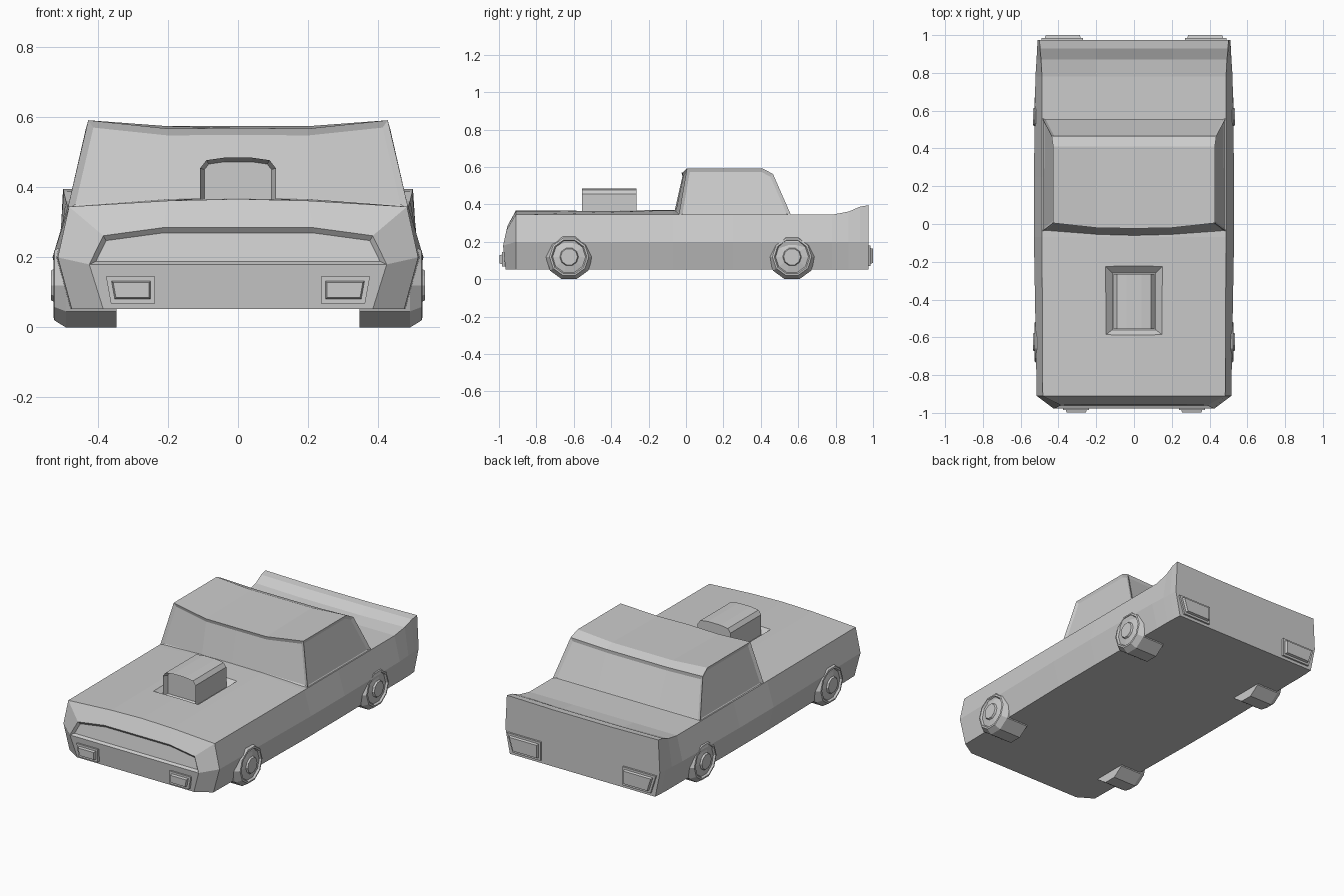
import bpy, bmesh
from math import cos, sin, tau

if "Cube" in bpy.data.objects:
    bpy.data.objects.remove(bpy.data.objects["Cube"])


def finish(name, bm, mirror=False):
    bmesh.ops.recalc_face_normals(bm, faces=bm.faces)
    me = bpy.data.meshes.new(name)
    bm.to_mesh(me)
    bm.free()
    ob = bpy.data.objects.new(name, me)
    bpy.context.collection.objects.link(ob)
    if mirror:
        ob.modifiers.new("mirror", 'MIRROR').use_mirror_merge = False
    return ob


def inset(bm, faces, thickness, depth):
    bmesh.ops.inset_region(bm, faces=faces, thickness=thickness, depth=depth,
                           use_even_offset=True)


def full_row(bm, half):
    """Half row from right side to centre, mirrored to the left."""
    pts = half + [(-x, y, z) for x, y, z in reversed(half[:-1])]
    return [bm.verts.new(p) for p in pts]


def bridge(bm, a, b, closed=False):
    n = len(a)
    return [bm.faces.new((a[i], a[(i + 1) % n], b[(i + 1) % n], b[i]))
            for i in range(n if closed else n - 1)]


def prism(pts, y0, y1):
    """Extrude an (x, z) outline; returns the mesh and its face at y1."""
    bm = bmesh.new()
    a = [bm.verts.new((x, y0, z)) for x, z in pts]
    b = [bm.verts.new((x, y1, z)) for x, z in pts]
    bridge(bm, a, b, True)
    bm.faces.new(a)
    end = bm.faces.new(b)
    bmesh.ops.recalc_face_normals(bm, faces=bm.faces)
    return bm, end


# Body: cross-sections along y
bm = bmesh.new()
nose = [(.385, -.965, .052), (.425, -.978, .18), (.385, -.96, .262),
        (.215, -.955, .285), (0, -.955, .285)]
rows = [full_row(bm, nose)]
# y, bottom x, middle x, shoulder x, shoulder z, inner z, centre z
stations = [
    (-.91, .475, .515, .483, .345, .362, .367),
    (-.07, .49, .53, .487, .345, .367, .371),
    (.25, .49, .53, .487, .345, .345, .345),
    (.78, .485, .522, .487, .345, .345, .345),
    (.87, .485, .516, .492, .362, .355, .355),
    (.93, .483, .513, .498, .388, .385, .385),
    (.975, .48, .51, .5, .396, .39, .39)]
for y, xb, xm, xs, zs, zi, zc in stations:
    rows.append(full_row(bm, [(xb, y, .052), (xm, y, .2), (xs, y, zs),
                              (.2, y, zi), (0, y, zc)]))
for a, b in zip(rows, rows[1:]):
    bridge(bm, a, b, True)
r = rows[0]
bm.faces.new((r[0], r[1], r[-2], r[-1]))
grille = bm.faces.new(r[1:-1])
bm.faces.new(rows[-1])
bmesh.ops.recalc_face_normals(bm, faces=bm.faces)
inset(bm, [grille], .012, -.015)
body = finish("body", bm)

# Tapered well in the hood around the scoop
bm = bmesh.new()
well = []
for x, y0, y1, z in ((.115, -.56, -.26, .335), (.16, -.595, -.215, .376)):
    well.append([bm.verts.new(p) for p in
                 ((-x, y0, z), (x, y0, z), (x, y1, z), (-x, y1, z))])
bridge(bm, *well, True)
bm.faces.new(well[0])
bm.faces.new(well[1])
cutter = finish("hood_well_cutter", bm)
cutter.hide_render = True
cutter.display_type = 'WIRE'
cut = body.modifiers.new("hood_well", 'BOOLEAN')
cut.operation = 'DIFFERENCE'
cut.object = cutter

# Hood scoop with bevelled top and open front
half = [(.108, .33), (.108, .455), (.09, .478), (.04, .485)]
bm, front = prism(half + [(-x, z) for x, z in reversed(half)], -.265, -.555)
inset(bm, [front], .012, -.03)
finish("hood_scoop", bm)

# Cabin: rows from windshield base over the roof to rear window base
bm = bmesh.new()
cab = [full_row(bm, h) for h in (
    [(.488, -.04, .335), (.2, -.066, .352), (0, -.072, .356)],
    [(.428, .005, .592), (.2, -.02, .568), (0, -.024, .57)],
    [(.428, .41, .592), (.2, .41, .575), (0, .41, .575)],
    [(.436, .465, .563), (.2, .465, .555), (0, .465, .555)],
    [(.488, .565, .335), (.2, .565, .335), (0, .565, .335)])]
strips = [bridge(bm, a, b) for a, b in zip(cab, cab[1:])]
sides = [bm.faces.new([row[i] for row in cab]) for i in (0, -1)]
bm.faces.new(cab[0] + cab[-1][::-1])
bmesh.ops.recalc_face_normals(bm, faces=bm.faces)
for panel in (strips[0], strips[3], [sides[0]], [sides[1]]):
    inset(bm, panel, .018, -.009)
finish("cabin", bm)

# Lamps: plate with a raised lens, mirrored to both sides
for name, pts, y0, y1 in (
        ("headlamp", [(.237, .145), (.377, .145), (.363, .068), (.237, .068)],
         -.95, -.984),
        ("tail_lamp", [(.27, .18), (.49, .18), (.455, .07), (.27, .07)],
         .95, .986)):
    bm, lens = prism(pts, y0, y1)
    inset(bm, [lens], .013, 0)
    inset(bm, [lens], .004, .014)
    finish(name, bm, True)

# Wheels: ten-sided lathe profile (x, radius)
profile = [(.347, .126), (.492, .126), (.525, .105), (.527, .095),
           (.516, .088), (.524, .05), (.534, .045)]
for name, cy in (("front_wheels", -.625), ("rear_wheels", .567)):
    bm = bmesh.new()
    rings = [[bm.verts.new((x, cy + rad * cos(i * tau / 10),
                            .12 + rad * sin(i * tau / 10)))
              for i in range(10)] for x, rad in profile]
    for a, b in zip(rings, rings[1:]):
        bridge(bm, a, b, True)
    bm.faces.new(rings[0])
    bm.faces.new(rings[-1])
    finish(name, bm, True)
